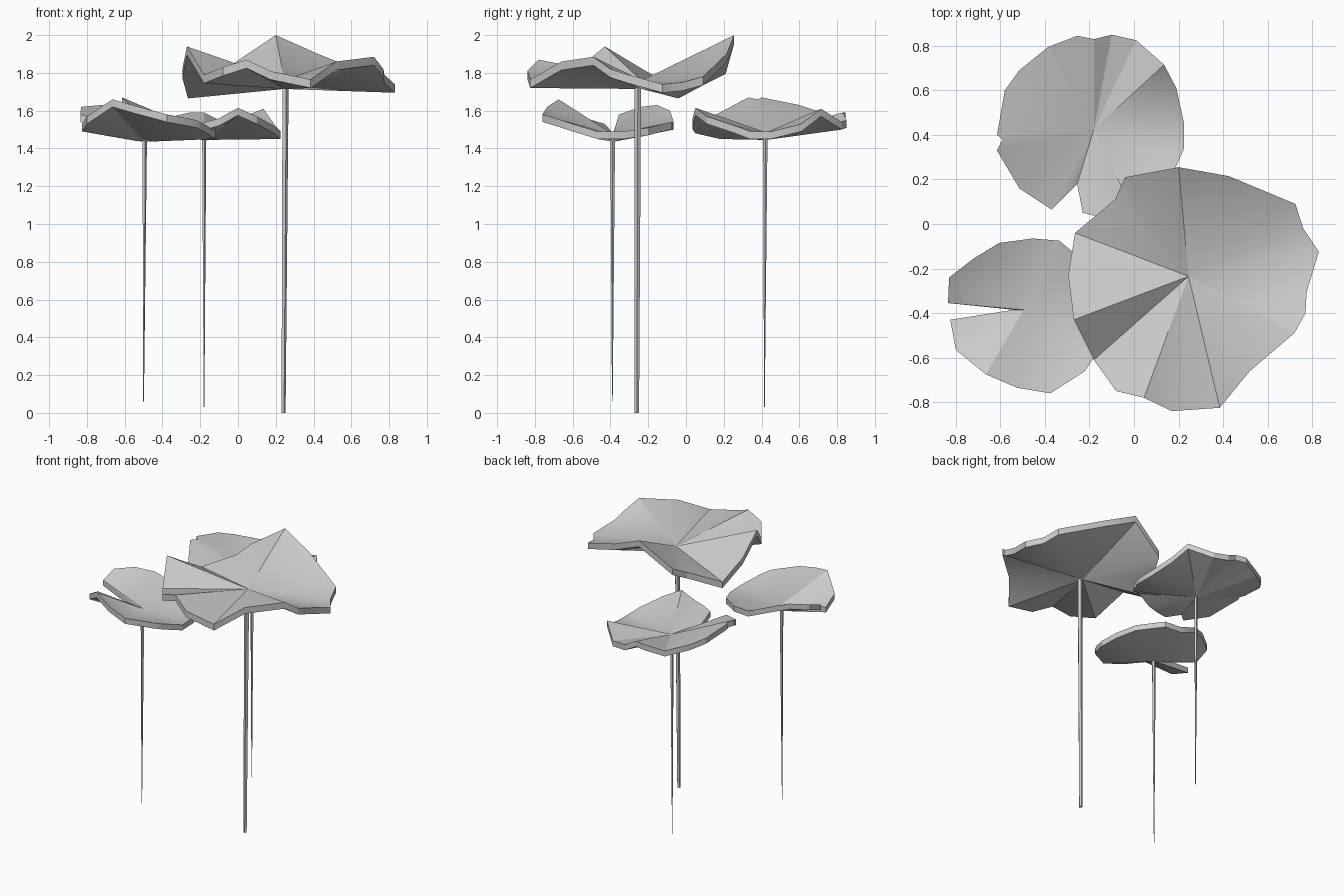
import bpy
import bmesh
import math
from mathutils import Vector

default_cube = bpy.data.objects.get("Cube")
if default_cube:
    bpy.data.objects.remove(default_cube, do_unlink=True)

# One plain grey for leaves and stems
grey = bpy.data.materials.new("plain_grey")
grey.use_nodes = True
colour = (0.6, 0.6, 0.6, 1)
grey.diffuse_color = colour
grey.node_tree.nodes["Principled BSDF"].inputs["Base Color"].default_value = colour


def finish(name, bm, angle):
    """Turn a bmesh into a named, shaded object."""
    bmesh.ops.recalc_face_normals(bm, faces=bm.faces[:])
    mesh = bpy.data.meshes.new(name)
    bm.to_mesh(mesh)
    bm.free()
    mesh.materials.append(grey)
    obj = bpy.data.objects.new(name, mesh)
    bpy.context.collection.objects.link(obj)
    bpy.ops.object.select_all(action="DESELECT")
    obj.select_set(True)
    bpy.context.view_layer.objects.active = obj
    bpy.ops.object.shade_smooth_by_angle(angle=math.radians(angle))
    return obj


def make_leaf(name, centre, rim, thickness):
    """Fan of folds from the centre to a wavy rim, with a matching underside."""
    bm = bmesh.new()
    drop = Vector((0, 0, -thickness))
    top_centre = bm.verts.new(centre)
    low_centre = bm.verts.new(Vector(centre) + drop)
    top = [bm.verts.new(point) for point in rim]
    low = [bm.verts.new(Vector(point) + drop) for point in rim]
    for i in range(len(rim)):
        j = (i + 1) % len(rim)
        bm.faces.new((top_centre, top[i], top[j]))
        bm.faces.new((low_centre, low[j], low[i]))
        bm.faces.new((top[i], low[i], low[j], top[j]))
    return finish(name, bm, 25)


def make_stem(name, foot, head, foot_radius, head_radius, sides=5):
    """Slender stem that widens towards the leaf."""
    bm = bmesh.new()
    rings = []
    for end, radius in ((foot, foot_radius), (head, head_radius)):
        ring = []
        for k in range(sides):
            turn = math.tau * k / sides
            offset = Vector((math.cos(turn), math.sin(turn), 0)) * radius
            ring.append(bm.verts.new(Vector(end) + offset))
        rings.append(ring)
        bm.faces.new(ring)
    for k in range(sides):
        n = (k + 1) % sides
        bm.faces.new((rings[0][k], rings[0][n], rings[1][n], rings[1][k]))
    return finish(name, bm, 30)


# Tall leaf, with a raised tip at the back
tall_rim = [
    (.2, .255, 2), (.425, .215, 1.9), (.725, .09, 1.78), (.76, -.02, 1.75),
    (.83, -.125, 1.74), (.775, -.305, 1.79), (.77, -.4, 1.82), (.72, -.49, 1.885),
    (.52, -.66, 1.86), (.385, -.825, 1.765), (.17, -.84, 1.81), (.045, -.78, 1.87),
    (-.08, -.75, 1.83), (-.18, -.61, 1.79), (-.27, -.43, 1.94), (-.295, -.23, 1.82),
    (-.265, -.04, 1.71), (-.085, .11, 1.79), (-.04, .21, 1.84),
]
make_leaf("tall_leaf", (.245, -.235, 1.76), tall_rim, .045)
make_stem("tall_stem", (.24, -.26, 0), (.25, -.255, 1.74), .012, .018)

# Back leaf, notched at the front
back_rim = [
    (-.1, .85, 1.55), (.01, .825, 1.54), (.135, .715, 1.61), (.19, .61, 1.53),
    (.225, .45, 1.49), (.225, .34, 1.49), (.19, .26, 1.52), (.1, .11, 1.57),
    (0, .05, 1.615), (-.1, .035, 1.56), (-.17, .035, 1.54), (-.23, .05, 1.52),
    (-.255, .18, 1.49), (-.37, .065, 1.54), (-.515, .16, 1.58), (-.615, .33, 1.67),
    (-.59, .38, 1.66), (-.615, .4, 1.67), (-.58, .6, 1.63), (-.515, .69, 1.6),
    (-.385, .795, 1.56), (-.255, .845, 1.59), (-.18, .83, 1.59),
]
make_leaf("back_leaf", (-.18, .425, 1.485), back_rim, .04)
make_stem("back_stem", (-.18, .415, .03), (-.18, .42, 1.45), .002, .012)

# Side leaf, slit from the outer edge almost to the centre
side_rim = [
    (-.83, -.24, 1.62), (-.72, -.155, 1.63), (-.605, -.085, 1.6), (-.455, -.065, 1.54),
    (-.335, -.075, 1.54), (-.275, -.125, 1.53), (-.18, -.2, 1.51), (-.125, -.33, 1.49),
    (-.12, -.47, 1.49), (-.18, -.6, 1.53), (-.22, -.66, 1.55), (-.375, -.76, 1.58),
    (-.525, -.735, 1.62), (-.665, -.675, 1.66), (-.8, -.565, 1.57), (-.825, -.43, 1.53),
    (-.54, -.385, 1.48), (-.835, -.355, 1.58),
]
make_leaf("side_leaf", (-.495, -.385, 1.475), side_rim, .04)
make_stem("side_stem", (-.5, -.39, .06), (-.495, -.388, 1.45), .002, .013)
